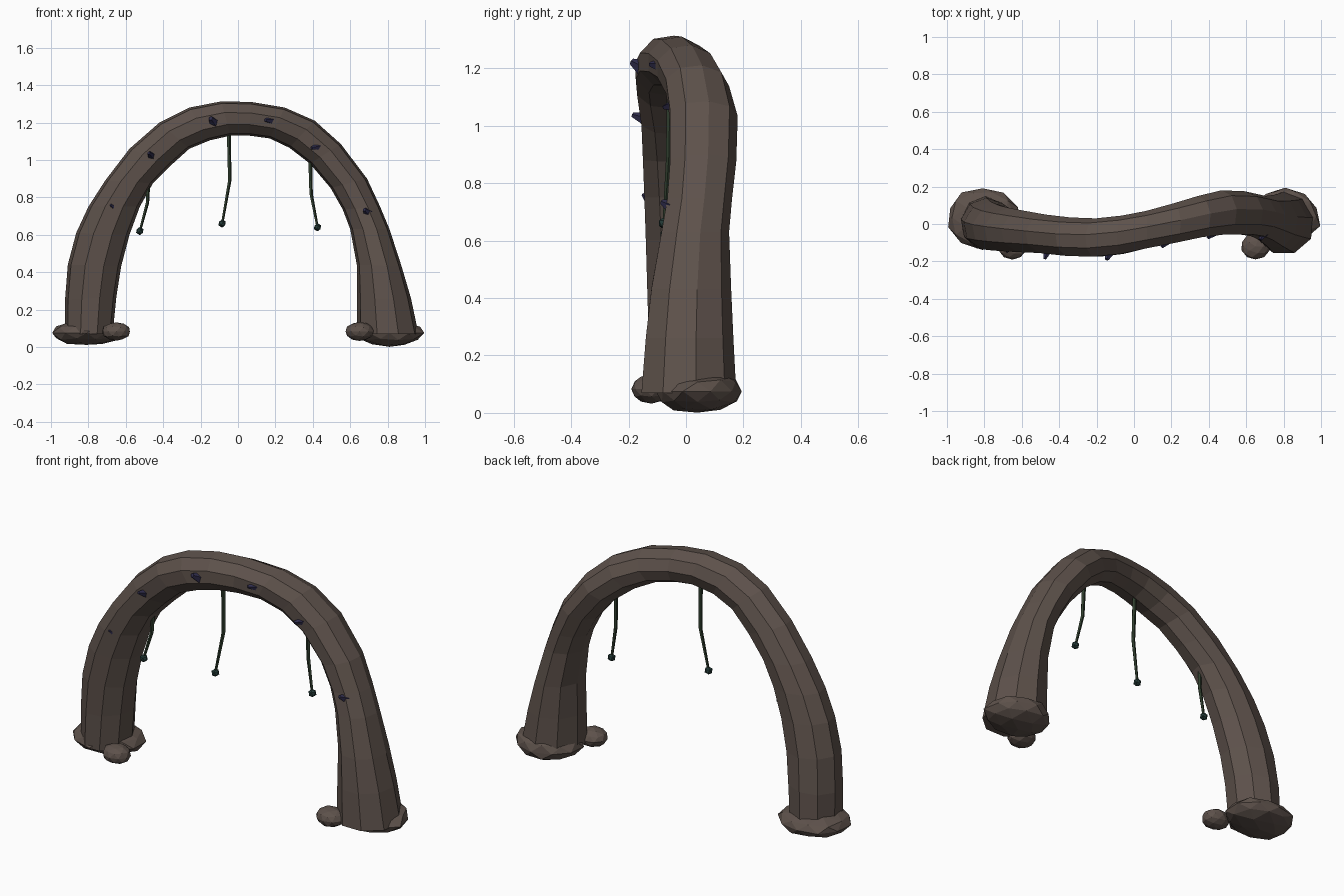
import bpy, bmesh, math, random
from mathutils import Vector

if "Cube" in bpy.data.objects:
    bpy.data.objects.remove(bpy.data.objects["Cube"])

random.seed(4)


def material(name, rgb):
    m = bpy.data.materials.new(name)
    m.diffuse_color = (*rgb, 1)
    m.use_nodes = True
    m.node_tree.nodes["Principled BSDF"].inputs["Base Color"].default_value = m.diffuse_color
    return m


STONE = material("stone", (0.11, 0.083, 0.07))
CRYSTAL = material("dark_crystal", (0.03, 0.027, 0.075))
VINE = material("vine_green", (0.03, 0.05, 0.028))
BUD = material("bud_teal", (0.018, 0.045, 0.04))


def finish(name, bm, mat):
    bmesh.ops.recalc_face_normals(bm, faces=bm.faces)
    me = bpy.data.meshes.new(name)
    bm.to_mesh(me)
    bm.free()
    me.materials.append(mat)
    ob = bpy.data.objects.new(name, me)
    bpy.context.collection.objects.link(ob)
    return ob


def loft(name, rings, mat):
    bm = bmesh.new()
    loops = [[bm.verts.new(p) for p in r] for r in rings]
    n = len(loops[0])
    for a, b in zip(loops, loops[1:]):
        for i in range(n):
            j = (i + 1) % n
            bm.faces.new((a[i], a[j], b[j], b[i]))
    bm.faces.new(loops[0])
    bm.faces.new(loops[-1])
    return finish(name, bm, mat)


def rock(name, centre, size, mat, subdivisions=2, jitter=0.0):
    bm = bmesh.new()
    bmesh.ops.create_icosphere(bm, subdivisions=subdivisions, radius=1)
    for v in bm.verts:
        k = 1 + random.uniform(-jitter, jitter)
        v.co = Vector(centre) + Vector([c * k * s for c, s in zip(v.co, size)])
        v.co.z = max(v.co.z, 0.0)
    return finish(name, bm, mat)


# Arch: outer x,z / inner x,z / front y, back y for each ring
SECTIONS = [
    (-.925, .07, -.67, .07, -.13, .15), (-.925, .25, -.65, .27, -.13, .14),
    (-.91, .44, -.625, .43, -.135, .12), (-.865, .61, -.58, .60, -.14, .10),
    (-.80, .75, -.525, .75, -.145, .085), (-.71, .89, -.455, .875, -.15, .07),
    (-.58, 1.06, -.36, .97, -.155, .05), (-.42, 1.20, -.26, 1.06, -.17, .035),
    (-.26, 1.28, -.15, 1.105, -.175, .03), (-.09, 1.313, -.04, 1.13, -.16, .045),
    (.07, 1.31, .06, 1.13, -.13, .07), (.25, 1.28, .17, 1.115, -.10, .11),
    (.41, 1.21, .275, 1.065, -.07, .15), (.55, 1.085, .385, .98, -.055, .18),
    (.69, .90, .495, .85, -.055, .175), (.76, .75, .56, .735, -.065, .16),
    (.81, .63, .60, .63, -.085, .15), (.875, .43, .635, .44, -.12, .157),
    (.925, .26, .637, .26, -.14, .165), (.965, .07, .637, .07, -.155, .175),
]
rings = []
for xo, zo, xi, zi, y0, y1 in SECTIONS:
    mid = Vector(((xo + xi) / 2, 0, (zo + zi) / 2))
    half = Vector(((xo - xi) / 2, 0, (zo - zi) / 2)) / 0.985
    ry = (y1 - y0) / 1.94
    ring = []
    for i in range(9):
        a = math.radians(20 + 40 * i)
        p = mid + half * math.sin(a)
        p.y = y1 - ry - ry * math.cos(a)
        ring.append(p)
    rings.append(ring)
loft("arch", rings, STONE)

# Boulders around the feet
rock("left_base_boulder", (-.81, .035, .075), (.19, .165, .066), STONE, 2, .07)
rock("right_base_boulder", (.81, .04, .075), (.185, .155, .073), STONE, 2, .07)
rock("left_small_boulder", (-.65, -.125, .083), (.077, .065, .05), STONE, 2, .03)
rock("right_small_boulder", (.65, -.12, .083), (.077, .07, .05), STONE, 2, .03)

# Crystal shards on the front face: position, direction, base radius, length
SHARDS = [
    ((-.13, -.15, 1.20), (-.25, -.6, .35), .034, .06),
    ((.18, -.09, 1.21), (-.5, -.5, .05), .025, .06),
    ((.43, -.045, 1.07), (-.6, -.5, -.1), .024, .06),
    ((.69, -.055, .72), (-.3, -.6, .3), .027, .045),
    ((-.465, -.15, 1.025), (-.2, -.6, .2), .024, .05),
    ((-.67, -.137, .75), (-.3, -.4, .3), .015, .025),
]
for k, (pos, direction, r, length) in enumerate(SHARDS):
    bm = bmesh.new()
    bmesh.ops.create_cone(bm, segments=5, radius1=r, radius2=r * .35,
                          depth=length, cap_ends=True)
    ob = finish(f"crystal_shard_{k + 1}", bm, CRYSTAL)
    d = Vector(direction).normalized()
    ob.rotation_euler = d.to_track_quat('Z', 'Y').to_euler()
    ob.location = Vector(pos) + d * length * .3

# Hanging vines with a bud on each end
VINES = [
    [(-.48, -.05, .90), (-.485, -.055, .77), (-.525, -.07, .62)],
    [(-.05, -.055, 1.16), (-.045, -.06, .89), (-.085, -.075, .66)],
    [(.385, .06, 1.02), (.39, .055, .82), (.425, .04, .64)],
]
for k, path in enumerate(VINES):
    rings = []
    for p, r in zip(path, (.012, .010, .007)):
        rings.append([Vector(p) + r * Vector((math.cos(a), math.sin(a), 0))
                      for a in (i * math.tau / 5 for i in range(5))])
    loft(f"vine_{k + 1}", rings, VINE)
    rock(f"vine_bud_{k + 1}", path[-1], (.022, .022, .022), BUD, 1)
